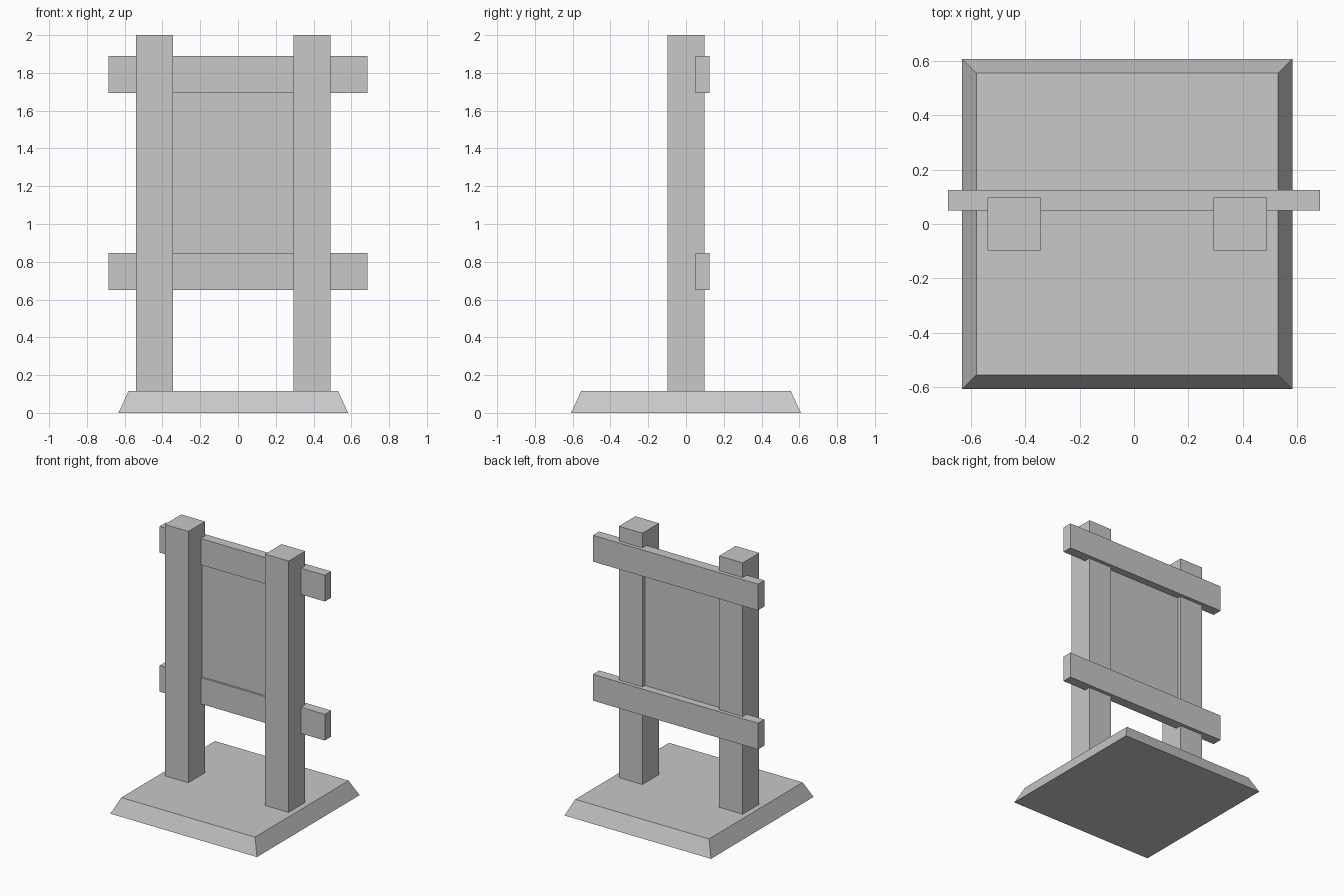
import bpy
import bmesh

cube = bpy.data.objects.get("Cube")
if cube:
    bpy.data.objects.remove(cube, do_unlink=True)

# One plain grey for every part
GREY = (0.58, 0.58, 0.58, 1.0)
grey = bpy.data.materials.new("plain_grey")
grey.use_nodes = True
grey.diffuse_color = GREY
grey.node_tree.nodes["Principled BSDF"].inputs["Base Color"].default_value = GREY


def box(name, x, y, z, inset=0.0):
    """Box spanning the given ranges; inset draws the top edges inward."""
    bm = bmesh.new()
    bmesh.ops.create_cube(bm, size=1.0)
    for v in bm.verts:
        top = v.co.z > 0
        shrink = inset if top else 0.0
        v.co.x = x[1] - shrink if v.co.x > 0 else x[0] + shrink
        v.co.y = y[1] - shrink if v.co.y > 0 else y[0] + shrink
        v.co.z = z[1] if top else z[0]
    mesh = bpy.data.meshes.new(name)
    bm.to_mesh(mesh)
    bm.free()
    mesh.materials.append(grey)
    obj = bpy.data.objects.new(name, mesh)
    bpy.context.collection.objects.link(obj)
    return obj


BASE_TOP = 0.115
CENTRE = -0.025      # the base and posts sit slightly off the rails' centre
POST_HALF = 0.098
RAIL_DEPTH = (0.05, 0.125)

# Bevelled base slab
box("base", (CENTRE - 0.608, CENTRE + 0.608), (-0.608, 0.608), (0, BASE_TOP), 0.053)

# Square posts
for side, sign in (("right", -1), ("left", 1)):
    px = CENTRE + sign * 0.416
    box(side + "_post", (px - POST_HALF, px + POST_HALF),
        (-POST_HALF, POST_HALF), (BASE_TOP, 2.0))

# Horizontal rails let into the back of the posts
for name, low in (("lower_rail", 0.65), ("upper_rail", 1.693)):
    box(name, (-0.685, 0.685), RAIL_DEPTH, (low, low + 0.197))

# Thin board between posts and rails
box("board", (-0.36, 0.31), (0.065, 0.069), (0.83, 1.71))
